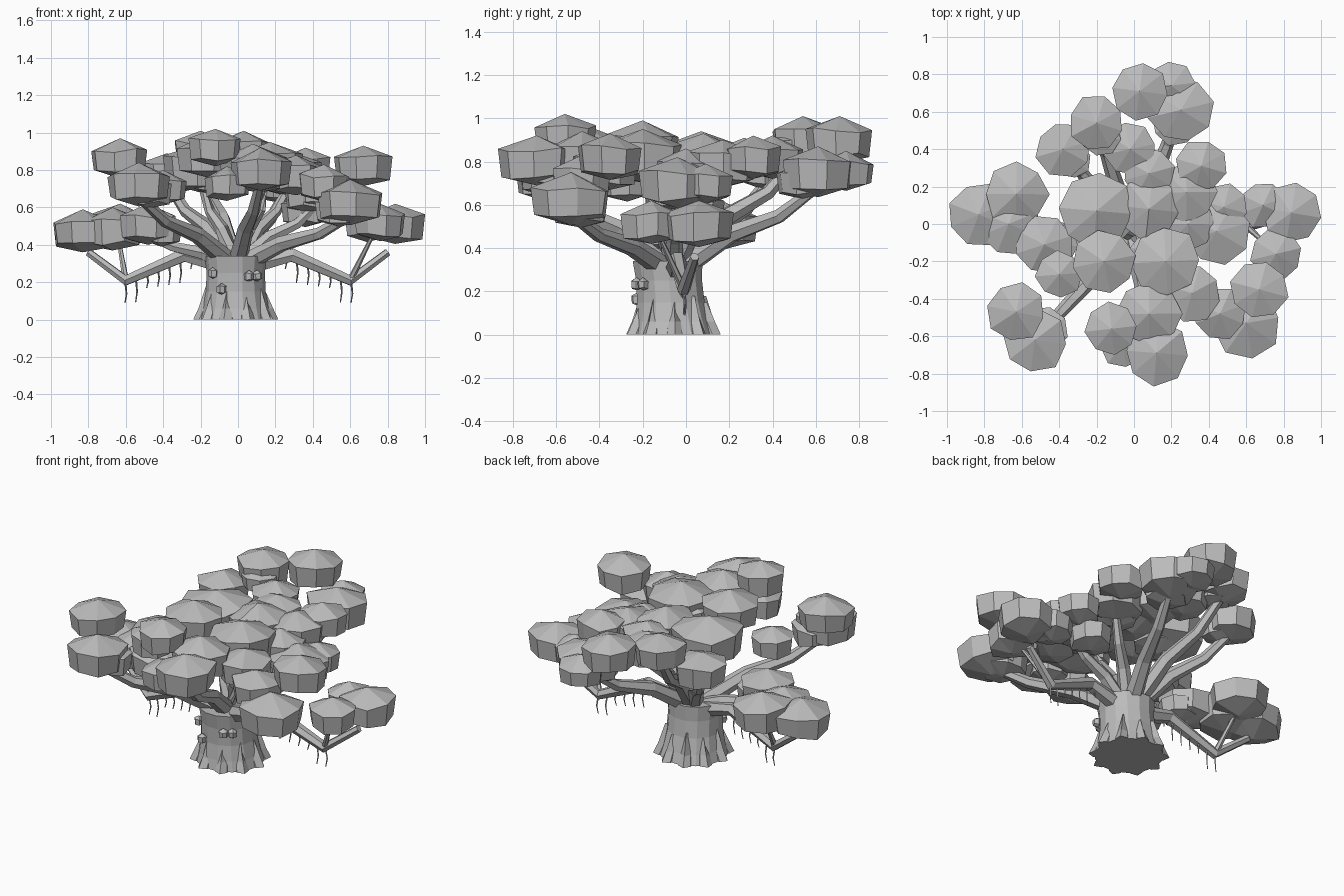
import bpy, bmesh, math, random
from mathutils import Vector

if "Cube" in bpy.data.objects:
    bpy.data.objects.remove(bpy.data.objects["Cube"])
random.seed(4)

grey = bpy.data.materials.new("plain grey")
grey.diffuse_color = (0.5, 0.5, 0.5, 1)
grey.use_nodes = True
grey.node_tree.nodes["Principled BSDF"].inputs["Base Color"].default_value = grey.diffuse_color


def finish(bm, name):
    bmesh.ops.recalc_face_normals(bm, faces=bm.faces)
    me = bpy.data.meshes.new(name)
    bm.to_mesh(me)
    bm.free()
    me.materials.append(grey)
    ob = bpy.data.objects.new(name, me)
    bpy.context.collection.objects.link(ob)


def skin(bm, rings, cap=True):
    n = len(rings[0])
    for a, b in zip(rings, rings[1:]):
        for i in range(n):
            bm.faces.new((a[i], a[(i + 1) % n], b[(i + 1) % n], b[i]))
    if cap:
        bm.faces.new(rings[0])
        bm.faces.new(rings[-1])


def tube(name, pts, r0, r1, sides=6):
    """Tapered low-poly limb along a path."""
    bm = bmesh.new()
    pts = [Vector(p) for p in pts]
    last = len(pts) - 1
    rings = []
    for i, p in enumerate(pts):
        t = (pts[min(i + 1, last)] - pts[max(i - 1, 0)]).normalized()
        u = t.cross(Vector((0, 0, 1)) if abs(t.z) < 0.9 else Vector((1, 0, 0))).normalized()
        v = t.cross(u)
        r = r0 + (r1 - r0) * i / last
        rings.append([bm.verts.new(p + r * (u * math.cos(a) + v * math.sin(a)))
                      for a in (math.tau * k / sides for k in range(sides))])
    skin(bm, rings)
    finish(bm, name)


def clump(name, x, y, r, top, h, n=8):
    """Shallow cone top, steep sides, shallow cone underside."""
    bm = bmesh.new()
    turn, base = random.random(), top - h
    wob = [random.uniform(0.94, 1.06) for _ in range(n)]
    rings = []
    for f, s in ((0.17, 0.91), (0.7, 1)):
        rings.append([bm.verts.new((
            x + r * s * wob[k] * math.cos(math.tau * (k + turn) / n),
            y + r * s * wob[k] * math.sin(math.tau * (k + turn) / n),
            base + h * (f + random.uniform(-0.06, 0.06)))) for k in range(n)])
    skin(bm, rings, cap=False)
    for ring, z in ((rings[0], base), (rings[1], top)):
        tip = bm.verts.new((x, y, z))
        for k in range(n):
            bm.faces.new((ring[k], ring[(k + 1) % n], tip))
    finish(bm, name)


# trunk with a flared foot
CX, CY = -0.012, -0.058
bm = bmesh.new()
rings = []
for z, r in ((0, 0.195), (0.06, 0.178), (0.15, 0.16), (0.25, 0.156), (0.34, 0.165)):
    rings.append([bm.verts.new((CX + r * math.cos(math.tau * k / 14),
                                CY - z * 0.08 + r * math.sin(math.tau * k / 14), z)) for k in range(14)])
skin(bm, rings)
finish(bm, "trunk")

# root buttresses
for k in range(10):
    a = math.tau * (k + 0.05) / 10
    c, s = math.cos(a), math.sin(a)
    bm = bmesh.new()
    rows = []
    for z, rad, w in ((0, 0.228, 0.036), (0.06, 0.2, 0.028), (0.15 + 0.03 * (k % 2), 0.16, 0.008)):
        rows.append([bm.verts.new((CX + q * c - t * s, CY + q * s + t * c, z))
                     for q, t in ((0.14, -w), (rad - 0.03, -w), (rad, 0), (rad - 0.03, w), (0.14, w))])
    skin(bm, rows)
    finish(bm, "root")

# bracket fungi on the front of the trunk
for deg, z in ((-137, 0.25), (-117, 0.165), (-65, 0.235), (-47, 0.235)):
    a = math.radians(deg)
    clump("bracket", CX + 0.168 * math.cos(a), CY - 0.018 + 0.168 * math.sin(a), 0.027, z + 0.03, 0.06, 6)

# leaf clumps each carried by its own rising limb, with a smaller clump tucked under: x, y, radius, top
crown = Vector((-0.01, -0.06, 0.28))
for x, y, r, top in (
        (0.12, -0.69, 0.17, 0.92), (-0.53, -0.62, 0.175, 0.84), (0.6, -0.53, 0.185, 0.75),
        (0.25, 0.61, 0.175, 0.87), (-0.2, 0.54, 0.15, 1.01), (-0.38, 0.4, 0.145, 0.89),
        (0.17, -0.2, 0.185, 0.95), (-0.2, 0.07, 0.2, 0.94), (0.28, 0.17, 0.16, 0.9),
        (0.44, -0.04, 0.175, 0.82), (-0.48, -0.11, 0.16, 0.62)):
    h = r + 0.06
    clump("leaf_clump", x, y, r, top, h)
    way = Vector((x, y, top - h + 0.05)) - crown
    out = Vector((way.x, way.y, 0)).normalized() * 0.07
    clump("under_clump", x - out.x, y - out.y, r * 0.72, top - 0.07, r)
    path = [crown + Vector((way.x * t, way.y * t, way.z * f))
            for t, f in ((0, 0), (0.4, 0.46), (0.73, 0.66), (1, 1))]
    thick = 0.03 + 0.03 * min(way.length, 0.8)
    tube("limb", path, thick, thick * 0.45)

# filling leaf clumps by size: x, y, top
for r, spots in (
        (0.17, ((-0.63, 0.16, 0.62), (-0.83, 0.05, 0.59), (-0.67, 0, 0.6), (-0.16, -0.2, 0.99),
                (0.08, 0.08, 0.93), (0.08, -0.48, 0.94))),
        (0.155, ((-0.63, -0.47, 0.97), (0.67, -0.35, 0.93), (0.84, 0.06, 0.62), (0.03, 0.71, 1.01),
                 (0.31, -0.37, 0.88))),
        (0.14, ((-0.12, -0.56, 1.02), (0.36, 0.31, 0.92), (0.08, 0.27, 0.91), (-0.02, 0.4, 0.92),
                (0.76, -0.16, 0.62), (0.46, -0.48, 0.83), (0.29, 0, 0.86))),
        (0.125, ((-0.4, -0.27, 0.8), (0.48, 0.09, 0.79), (0.36, 0.05, 0.68), (0.69, 0.1, 0.6),
                 (0.2, 0.74, 0.85), (-0.06, -0.64, 0.82)))):
    for x, y, top in spots:
        clump("leaf_clump", x, y, r, top, r + 0.06)

# low drooping side limbs, mirrored, with forks and hanging vines
droop = ((0.07, -0.05, 0.29), (0.29, -0.04, 0.345), (0.6, -0.01, 0.21), (0.8, 0.04, 0.36))
for side, fork in ((-1, (-0.64, 0.14, 0.44)), (1, (0.72, -0.12, 0.45))):
    path = [Vector((side * x, y, z)) for x, y, z in droop]
    tube("low_limb", path, 0.05, 0.022)
    tube("low_fork", [path[2], path[2].lerp(Vector(fork), 0.5), fork], 0.018, 0.01)
    for k in range(7):
        t = -0.12 + 0.19 * k
        p = path[1].lerp(path[2], t) if t < 1 else path[2].lerp(path[3], t - 1)
        drop = 0.09 + 0.05 * ((k * 3) % 4) / 3
        tube("vine", [p, p + Vector((0.008, 0.008, -drop * 0.6)), p + Vector((0, 0.004, -drop))], 0.006, 0.003, 4)
